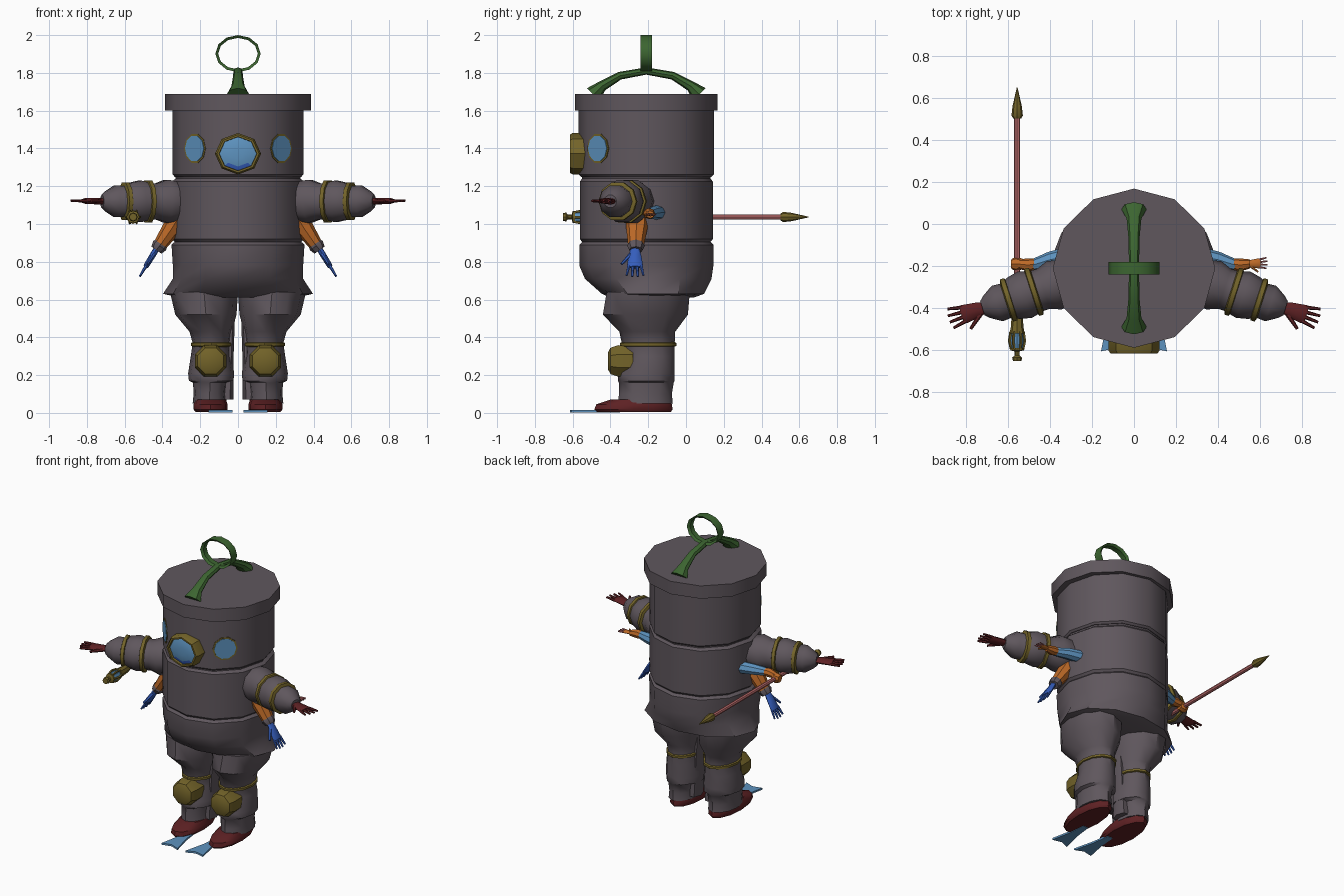
import bpy, bmesh, math
from mathutils import Vector

if "Cube" in bpy.data.objects:
    bpy.data.objects.remove(bpy.data.objects["Cube"])


def material(name, rgb):
    m = bpy.data.materials.new(name)
    m.use_nodes = True
    m.diffuse_color = (*rgb, 1)
    m.node_tree.nodes["Principled BSDF"].inputs["Base Color"].default_value = (*rgb, 1)
    return m


SUIT = material("suit grey", (0.115, 0.095, 0.11))
GREEN = material("handle green", (0.045, 0.13, 0.03))
BRASS = material("brass", (0.17, 0.125, 0.022))
SKY = material("sky blue", (0.11, 0.29, 0.52))
BLUE = material("deep blue", (0.035, 0.11, 0.5))
ORANGE = material("orange", (0.5, 0.14, 0.02))
RED = material("dark red", (0.11, 0.015, 0.017))
PINK = material("pink", (0.5, 0.15, 0.15))


def finish(name, bm, *mats):
    bmesh.ops.recalc_face_normals(bm, faces=bm.faces[:])
    me = bpy.data.meshes.new(name)
    bm.to_mesh(me)
    bm.free()
    ob = bpy.data.objects.new(name, me)
    bpy.context.collection.objects.link(ob)
    for m in mats:
        me.materials.append(m)
    bpy.ops.object.select_all(action='DESELECT')
    ob.select_set(True)
    bpy.context.view_layer.objects.active = ob
    bpy.ops.object.shade_smooth_by_angle(angle=math.radians(38))
    return ob


def tube(name, rings, mat, sides=10, axis=None, bend=False, turn=0.0, extra=()):
    """Loft through rings (x, y, z, horizontal radius, vertical radius)."""
    pts = [Vector(r[:3]) for r in rings]
    bm = bmesh.new()
    loops = []
    for i, r in enumerate(rings):
        n = Vector(axis) if axis else pts[-1] - pts[0]
        if bend:
            n = pts[min(i + 1, len(pts) - 1)] - pts[max(i - 1, 0)]
        n.normalize()
        u = Vector((1, 0, 0)) if abs(n.z) > 0.9 else Vector((0, 0, 1)).cross(n).normalized()
        v = n.cross(u).normalized()
        loop = []
        for k in range(sides):
            a = 2 * math.pi * (k + turn) / sides
            loop.append(bm.verts.new(pts[i] + u * r[3] * math.cos(a) + v * r[-1] * math.sin(a)))
        loops.append(loop)
    for a, b in zip(loops, loops[1:]):
        for k in range(sides):
            j = (k + 1) % sides
            bm.faces.new((a[k], a[j], b[j], b[k]))
    bm.faces.new(loops[0])
    bm.faces.new(loops[-1])
    return finish(name, bm, mat, *extra)


UP = (0, 0, 1)
CY = -0.21


def drum(name, profile, mat):
    return tube(name, [(0, cy, z, rx, ry) for z, rx, ry, cy in profile], mat, 12, UP)


# Barrel body in stacked sections, with lid
drum("lid", [(1.6, .386, .378, CY), (1.688, .386, .378, CY)], SUIT)
drum("head", [(1.25, .335, .345, CY), (1.262, .346, .358, CY), (1.61, .346, .358, CY)], SUIT)
drum("waist", [(.905, .335, .34, CY), (.92, .35, .352, CY), (1.225, .35, .352, CY),
               (1.24, .33, .34, CY), (1.256, .33, .34, CY)], SUIT)
drum("skirt", [(.61, .30, .22, -.18), (.63, .397, .27, -.175), (.71, .345, .335, -.2),
               (.78, .345, .355, CY), (.89, .352, .355, CY), (.91, .33, .335, CY)], SUIT)

# Lid handle: arch with flared feet, and a flat ring
arch = [(-.28, 1.685, .06), (-.235, 1.73, .035), (-.14, 1.785, .026), (0, 1.81, .024)]
arch += [(-y, z, r) for y, z, r in arch[-2::-1]]
tube("handle_arch", [(0, CY + y, z, r, r * .8) for y, z, r in arch], GREEN, 8, bend=True)
bm = bmesh.new()
loops = []
for i in range(12):
    a = 2 * math.pi * i / 12
    c, s = math.cos(a), math.sin(a)
    section = ((.105, .018), (.12, .03), (.12, -.03), (.105, -.018))
    loops.append([bm.verts.new((r * c, CY + y, 1.902 + (r - .022) * s)) for r, y in section])
for i in range(12):
    a, b = loops[i], loops[(i + 1) % 12]
    for k in range(4):
        j = (k + 1) % 4
        bm.faces.new((a[k], a[j], b[j], b[k]))
finish("handle_ring", bm, GREEN)

# Front porthole
FRONT = (0, -1, 0)
tube("front_porthole_rim", [(0, y, 1.372, r, r * .9) for y, r in
     ((-.53, .122), (-.6, .122), (-.615, .112), (-.615, .1), (-.58, .097))], BRASS, 8, FRONT)
glass = tube("front_glass", [(0, y, 1.372, r, r * .9) for y, r in
             ((-.58, .1), (-.598, .1), (-.606, .075), (-.61, .03))], SKY, 8, FRONT, extra=(BLUE,))
for f in glass.data.polygons:
    if f.center.z < 1.31:
        f.material_index = 1


def hand(name, base, direction, spread, mat, length, width, tip=None, thumb=-1):
    """Flat palm, four fingers and a thumb."""
    b, d = Vector(base), Vector(direction).normalized()
    w = Vector(spread).normalized()
    horizontal = abs(d.z) < .5
    t = width * .38
    rings = [(*(b + d * length * f), width * g, t * h) for f, g, h in
             ((0, .55, 1), (.25, .8, 1), (.6, 1, .9), (.66, .9, .7))]
    if not horizontal:
        rings = [(*r[:3], r[4], r[3]) if abs(d.z) <= .9 else r for r in rings]
        # steep hand: vertical radius lies across the slope, so swap to widen along y
        rings = [(*r[:3], r[4], r[3]) for r in rings]
    tube(name + "_palm", rings, mat, 8)
    for i in range(4):
        o = (i - 1.5) / 1.5
        p = b + d * length * .6 + w * o * width * .75
        q = b + d * length * (1 - .05 * o * o) + w * o * width * 1.05
        tube(f"{name}_finger_{i + 1}", [(*p, width * .22, width * .22),
             (*q, width * .14, width * .14)], tip or mat, 6)
    p = b + d * length * .2 + w * thumb * width * .5
    q = b + d * length * .55 + w * thumb * width * 1.7
    tube(name + "_thumb", [(*p, width * .28, width * .28), (*q, width * .16, width * .16)], mat, 6)


for side, s in (("left", 1), ("right", -1)):
    # Side porthole lying on the barrel wall
    n = Vector((s, -1, 0)).normalized()
    c = Vector((0, CY, 1.4)) + n * .336 - Vector((s, 1, 0)).normalized() * .02
    for part, r, h, m in (("rim", .08, .008, BRASS), ("glass", .07, .011, SKY)):
        tube(f"{side}_porthole_{part}", [(*(c - n * .01), r, r), (*(c + n * h), r, r)], m, 10)

    # Leg, inner fold, knee band and pad, shoe and flipper
    leg = [(.18, -.2, .64, .18, .22), (.17, -.215, .52, .162, .225), (.145, -.205, .43, .112, .148),
           (.14, -.2, .37, .1, .14), (.143, -.19, .3, .107, .13), (.142, -.21, .21, .122, .148),
           (.142, -.21, .17, .118, .15), (.148, -.21, .16, .09, .145), (.15, -.215, .1, .085, .14),
           (.15, -.215, .05, .09, .145)]
    tube(side + "_leg", [(s * x, *r) for x, *r in leg], SUIT, 12, UP)
    tube(side + "_inner_fold", [(s * .035, -.2, .55, .02, .04), (s * .05, -.2, .25, .025, .05),
                                (s * .06, -.2, .07, .035, .06)], SUIT, 6, UP)
    tube(side + "_knee_band", [(s * .14, -.2, z, r, r + .04) for z, r in
         ((.35, .098), (.355, .11), (.37, .11), (.375, .098))], BRASS, 12, UP)
    tube(side + "_knee_pad", [(s * .145, y, .275, r, r) for y, r in
         ((-.28, .088), (-.36, .09), (-.4, .075), (-.412, .05))], BRASS, 8, FRONT, turn=.5)
    tube(side + "_shoe", [(s * .145, y, z, rx, ry) for y, z, rx, ry in
         ((-.275, .005, .08, .195), (-.278, .018, .09, .207), (-.275, .045, .09, .2),
          (-.24, .072, .08, .155))], RED, 12, UP)
    bm = bmesh.new()
    outline = [(.12, -.35), (.08, -.35), (.065, -.47), (.03, -.615), (.09, -.59), (.157, -.605),
               (.13, -.47)]
    f = bm.faces.new([bm.verts.new((s * x, y, .002)) for x, y in outline])
    top = bmesh.ops.extrude_face_region(bm, geom=[f])["geom"]
    bmesh.ops.translate(bm, verts=[v for v in top if isinstance(v, bmesh.types.BMVert)], vec=(0, 0, .012))
    finish(side + "_flipper", bm, SKY)

    # Main padded sleeve with brass bands and gloved hand
    def on_arm(x):
        return (s * x, -.25 - (x - .25) * .32, 1.12)
    arm_dir = (s, -.32, 0)
    sleeve = [(.24, .09), (.33, .11), (.38, .12), (.43, .1), (.46, .1), (.52, .115), (.575, .102),
              (.6, .085), (.65, .088), (.7, .055), (.72, .035)]
    tube(side + "_sleeve", [(*on_arm(x), r, r) for x, r in sleeve], SUIT, 10, arm_dir)
    for i, (x, r) in enumerate(((.475, .117), (.595, .105))):
        tube(f"{side}_sleeve_band_{i + 1}", [(*on_arm(x + d), r - e, r - e) for d, e in
             ((-.016, .02), (-.01, 0), (.01, 0), (.016, .02))], BRASS, 10, arm_dir)
    hand(side + "_glove", on_arm(.7), (s, -.32, .02), (s * .32, 1, 0), RED, .19, .045)

    # Lower hanging arm with blue hand
    tube(side + "_lower_arm", [(s * .29, -.26, 1.08, .06, .055), (s * .35, -.26, .98, .057, .05),
                               (s * .415, -.265, .885, .042, .036)], ORANGE, 8)
    tube(side + "_lower_cuff", [(s * .405, -.265, .9, .04, .036), (s * .415, -.265, .885, .047, .042),
                                (s * .432, -.265, .862, .036, .032)], SUIT, 8)
    hand(side + "_lower_hand", (s * .43, -.27, .87), (s * .55, 0, -.9), (0, 1, 0), BLUE, .175, .042)

    # Rear arm
    tube(side + "_rear_sleeve", [(s * .3, -.15, 1.06, .045, .04), (s * .4, -.17, 1.06, .038, .035),
                                 (s * .48, -.195, 1.055, .028, .026)], SKY, 8)
    tube(side + "_rear_wrist", [(s * .46, -.188, 1.056, .025, .024), (s * .5, -.195, 1.055, .032, .03),
                                (s * .55, -.19, 1.05, .022, .02)], ORANGE, 8)
    if s > 0:
        hand("left_rear_hand", (.535, -.19, 1.05), (1, .05, 0), (0, 1, 0), ORANGE, .1, .024, PINK)
    else:
        tube("right_rear_fist", [(-.53, -.19, 1.04, .025, .03), (-.56, -.19, 1.035, .034, .034),
                                 (-.582, -.19, 1.035, .024, .026)], ORANGE, 8)

# Spear with a lantern-like butt
SX, SZ = -.555, 1.037


def spear(name, profile, mat, sides=8):
    tube(name, [(SX, y, SZ, r, r) for y, r in profile], mat, sides, (0, 1, 0))


spear("spear_shaft", [(-.45, .014), (.51, .014)], PINK)
spear("spear_tip", [(.5, .018), (.515, .027), (.56, .022), (.648, .002)], BRASS)
spear("spear_socket", [(-.52, .036), (-.49, .03), (-.43, .026), (-.4, .02)], BRASS)
spear("spear_lantern_core", [(-.6, .026), (-.56, .032), (-.51, .026)], SKY)
spear("spear_pommel", [(-.65, .02), (-.635, .024), (-.625, .012), (-.605, .012), (-.6, .032),
                       (-.588, .032)], BRASS)
for i in range(6):
    a = math.pi * i / 3
    tube(f"spear_lantern_bar_{i + 1}", [(SX + r * math.cos(a), y, SZ + r * math.sin(a), .007, .007)
         for y, r in ((-.595, .028), (-.555, .037), (-.51, .03))], BRASS, 5, (0, 1, 0))
